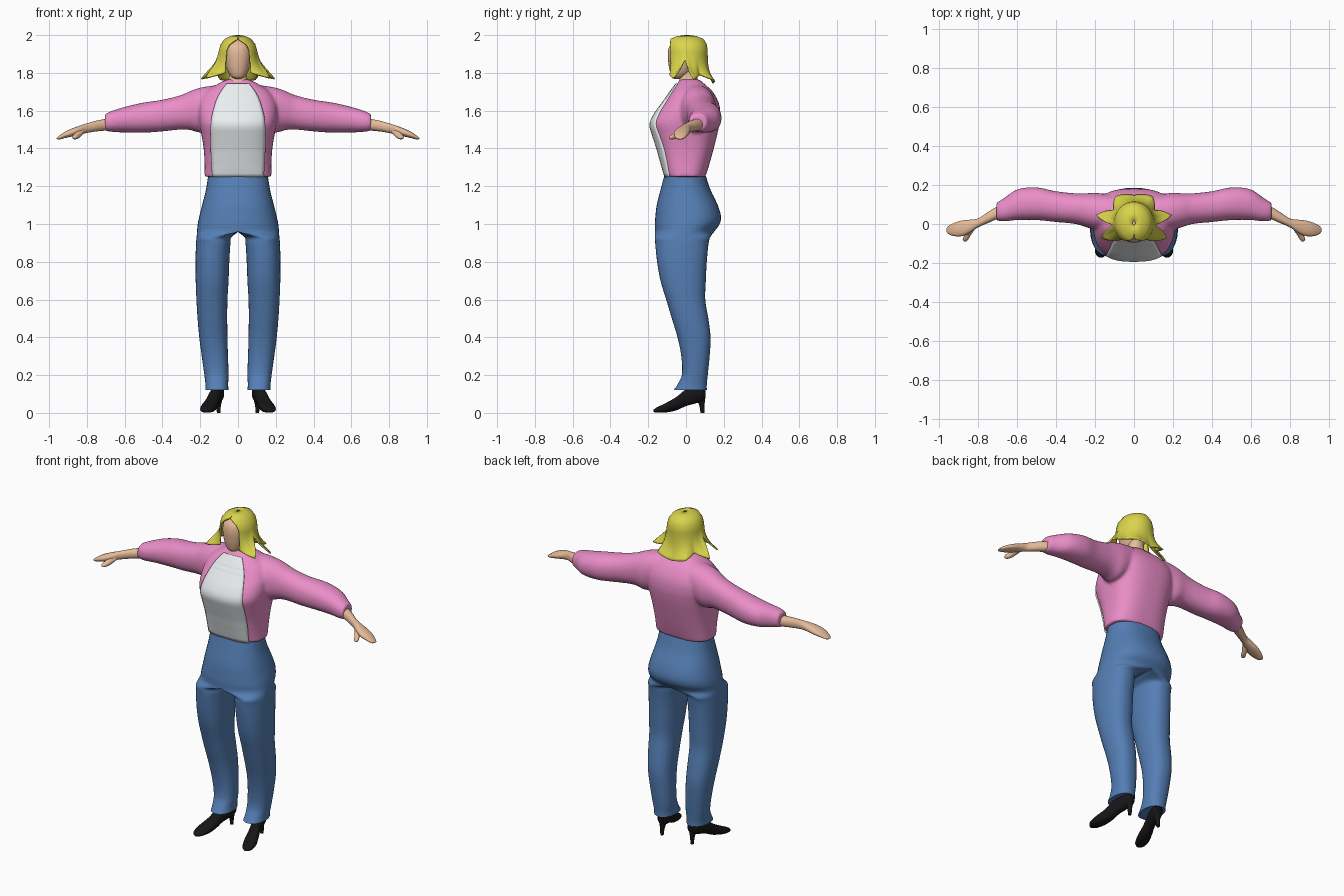
import bpy, bmesh, math

if "Cube" in bpy.data.objects:
    bpy.data.objects.remove(bpy.data.objects["Cube"])


def hermite(rows, k):
    """Smoothly interpolate rows of numbers over their first value."""
    def tan(i, c):
        a, b = rows[max(i - 1, 0)], rows[min(i + 1, len(rows) - 1)]
        return (b[c] - a[c]) / (b[0] - a[0])
    out = []
    for i in range(len(rows) - 1):
        r, q = rows[i], rows[i + 1]
        h = q[0] - r[0]
        for j in range(k):
            s = j / k
            out.append([(1 + 2*s) * (1-s)**2 * r[c] + s * (1-s)**2 * h * tan(i, c)
                        + s*s * (3 - 2*s) * q[c] + s*s * (s-1) * h * tan(i + 1, c)
                        for c in range(len(r))])
    return out + [list(rows[-1])]


def loft(bm, axis, rows, p=2.2, n=32, k=4, sx=1):
    """Rows: position along axis, then low/high on the two other axes (+ optional middle)."""
    rings = []
    for r in hermite(rows, k):
        t, a0, a1, b0, b1 = r[:5]
        am, bc = (r[5] if len(r) > 5 else (a0 + a1) / 2), (b0 + b1) / 2
        ring = []
        for i in range(n):
            th = 2 * math.pi * i / n - math.pi / 2
            c, s = math.cos(th), math.sin(th)
            c = math.copysign(abs(c) ** (2 / p), c) if abs(c) > 1e-6 else 0
            s = math.copysign(abs(s) ** (2 / p), s) if abs(s) > 1e-6 else 0
            a = am + (a1 - am if c > 0 else am - a0) * c
            b = bc + (b1 - bc) * s
            co = {'x': (t, a, b), 'y': (a, t, b), 'z': (a, b, t)}[axis]
            ring.append(bm.verts.new((co[0] * sx, co[1], co[2])))
        rings.append(ring)
    for lo, hi in zip(rings, rings[1:]):
        for i in range(n):
            j = (i + 1) % n
            bm.faces.new((lo[i], lo[j], hi[j], hi[i]))
    bm.faces.new(rings[0])
    bm.faces.new(rings[-1])


def sheet(bm, grid):
    vs = [[bm.verts.new(c) for c in row] for row in grid]
    for lo, hi in zip(vs, vs[1:]):
        for i in range(len(lo) - 1):
            bm.faces.new((lo[i], lo[i + 1], hi[i + 1], hi[i]))


def finish(name, bm, mat, mirror=False, thick=0):
    bmesh.ops.recalc_face_normals(bm, faces=bm.faces)
    me = bpy.data.meshes.new(name)
    bm.to_mesh(me)
    bm.free()
    ob = bpy.data.objects.new(name, me)
    bpy.context.collection.objects.link(ob)
    me.materials.append(mat)
    bpy.ops.object.select_all(action='DESELECT')
    ob.select_set(True)
    bpy.context.view_layer.objects.active = ob
    bpy.ops.object.shade_smooth_by_angle(angle=math.radians(50))
    if mirror:
        ob.modifiers.new("mirror", 'MIRROR')
    if thick:
        m = ob.modifiers.new("thickness", 'SOLIDIFY')
        m.thickness, m.offset = thick, 0
    return ob


def colour(name, *rgb):
    m = bpy.data.materials.new(name)
    m.diffuse_color = (*rgb, 1)
    m.use_nodes = True
    m.node_tree.nodes["Principled BSDF"].inputs["Base Color"].default_value = m.diffuse_color
    return m


def sym(rows):
    return [(z, -w, w, y0, y1) for z, w, y0, y1 in rows]


pink = colour("pink", .83, .27, .58)
blue = colour("denim", .09, .21, .46)
blond = colour("blond", .70, .66, .07)
skin = colour("skin", .80, .50, .32)
white = colour("white", .82, .86, .87)
black = colour("black", .008, .008, .008)

# Trousers: one leg flowing into half a pelvis, mirrored
bm = bmesh.new()
leg = [(.12, .05, .172, -.065, .11), (.15, .052, .172, -.045, .11), (.2, .05, .178, -.022, .115),
       (.3, .053, .192, -.025, .125), (.4, .056, .205, -.045, .13), (.5, .057, .214, -.075, .118),
       (.6, .056, .22, -.105, .102), (.7, .05, .224, -.135, .105), (.8, .046, .225, -.153, .11),
       (.9, .04, .222, -.163, .12), (.93, .035, .219, -.164, .128)]
pelvis = [(.96, .217, -.165, .15), (1.0, .213, -.165, .178), (1.04, .205, -.162, .185),
          (1.1, .19, -.155, .168), (1.18, .17, -.135, .13), (1.255, .158, -.115, .105)]
loft(bm, 'z', [(*r, (r[1] + r[2]) / 2) for r in leg]
     + [(z, 0, x, y0, y1, 0) for z, x, y0, y1 in pelvis], p=2.3, n=40)
for v in bm.verts:
    v.co.x = max(v.co.x, 0)
inner = [f for f in bm.faces if all(v.co.x < 1e-4 for v in f.verts)]
bmesh.ops.delete(bm, geom=inner, context='FACES')
finish("trousers", bm, blue, mirror=True)

# Jacket: torso and sleeves fused by a remesh
torso = sym([(1.25, .178, -.108, .103), (1.32, .177, -.128, .125), (1.40, .182, -.15, .147),
             (1.48, .195, -.176, .167), (1.53, .205, -.187, .177), (1.58, .21, -.165, .182),
             (1.64, .205, -.122, .174), (1.70, .17, -.08, .142), (1.74, .11, -.05, .10),
             (1.765, .06, -.03, .07)])
sleeve = [(.12, -.03, .15, 1.53, 1.735), (.2, -.03, .16, 1.485, 1.722), (.25, -.015, .157, 1.497, 1.705),
          (.3, 0, .157, 1.50, 1.683), (.4, .01, .168, 1.49, 1.658), (.5, .02, .188, 1.483, 1.643),
          (.6, .02, .177, 1.484, 1.62), (.67, .013, .13, 1.488, 1.598), (.705, .018, .11, 1.494, 1.582)]
P = 2.7
bm = bmesh.new()
loft(bm, 'z', torso, p=P, n=48)
for s in (1, -1):
    loft(bm, 'x', sleeve, sx=s)
jacket = finish("jacket", bm, pink)
m = jacket.modifiers.new("fuse", 'REMESH')
m.mode, m.voxel_size, m.use_smooth_shade = 'VOXEL', .009, True
m = jacket.modifiers.new("soften", 'SMOOTH')
m.factor, m.iterations = .5, 6

# Shirt front: panel following the torso between the jacket edges
edges = hermite([(1.25, .135), (1.4, .142), (1.55, .14), (1.65, .115), (1.7, .09), (1.74, .06)], 8)
body = hermite(torso, 24)
grid = []
for z, w in edges:
    _, _, bw, y0, y1 = min(body, key=lambda r: abs(r[0] - z))
    yc = (y0 + y1) / 2
    row = []
    for i in range(17):
        x = w * (i / 8 - 1)
        row.append((x, yc - (yc - y0) * (1 - abs(x / bw) ** P) ** (1 / P) - .002, z))
    grid.append(row)
bm = bmesh.new()
sheet(bm, grid)
finish("shirt", bm, white, thick=.01)

# Head and neck
bm = bmesh.new()
loft(bm, 'z', sym([(1.768, .015, -.062, -.02), (1.78, .036, -.076, 0), (1.81, .055, -.086, .04),
                   (1.85, .068, -.093, .07), (1.90, .075, -.096, .085), (1.94, .068, -.088, .08),
                   (1.97, .045, -.06, .06), (1.985, .015, -.03, .03)]))
finish("head", bm, skin)
bm = bmesh.new()
loft(bm, 'z', sym([(1.70, .075, -.06, .07), (1.74, .058, -.045, .065), (1.78, .047, -.03, .06),
                   (1.83, .045, -.03, .06)]))
finish("neck", bm, skin)

# Hair: crown rows, then locks that flare outward and part in between
crown = [(1.996, .008, .01, 0), (1.991, .038, .05, 0), (1.977, .068, .085, 4),
         (1.95, .088, .101, 30), (1.92, .097, .106, 38)]
locks = [(38, .105, 1.80), (67, .187, 1.772), (84, .10, 1.87), (101, .198, 1.768),
         (122, .12, 1.79), (145, .165, 1.765), (180, .14, 1.745)]
N, CY = 72, .005


def lock(phi):
    for a, b in zip(locks, locks[1:]):
        if phi <= b[0]:
            s = (phi - a[0]) / (b[0] - a[0])
            return a[1] + (b[1] - a[1]) * s, a[2] + (b[2] - a[2]) * s
    return locks[-1][1:]


grid = []
for z, rx, ry, f0 in crown:
    row = []
    for i in range(N + 1):
        phi = math.radians(f0 + (360 - 2 * f0) * i / N)
        row.append((rx * math.sin(phi), CY - ry * math.cos(phi), z))
    grid.append(row)
for j in range(1, 13):
    t, row = j / 12, []
    for i in range(N + 1):
        deg = 38 + 284 * i / N
        phi = math.radians(deg)
        r, zb = lock(min(deg, 360 - deg))
        e = t ** 3
        sx, cy = math.sin(phi), math.cos(phi)
        row.append((sx * ((.097 + .014 * t) * (1 - e) + r * e),
                    CY - cy * (.106 * (1 - e) + r * e), 1.92 + (zb - 1.92) * t))
    grid.append(row)
bm = bmesh.new()
sheet(bm, grid)
bmesh.ops.remove_doubles(bm, verts=bm.verts, dist=1e-5)
finish("hair", bm, blond, thick=.008)

# Hands with thumbs
bm = bmesh.new()
loft(bm, 'x', [(.66, .03, .10, 1.50, 1.57), (.70, .025, .09, 1.495, 1.557), (.75, .004, .06, 1.49, 1.547),
               (.80, -.018, .028, 1.482, 1.533), (.84, -.045, .022, 1.473, 1.52),
               (.88, -.062, .018, 1.463, 1.505), (.92, -.062, .006, 1.454, 1.486),
               (.95, -.052, -.01, 1.447, 1.465), (.96, -.04, -.02, 1.45, 1.456)], n=24)
loft(bm, 'y', [(-.09, .86, .87, 1.453, 1.461), (-.08, .85, .878, 1.448, 1.47),
               (-.055, .835, .868, 1.452, 1.485), (-.02, .81, .86, 1.475, 1.515)], n=16)
finish("hand", bm, skin, mirror=True)

# High-heeled shoes
bm = bmesh.new()
shoe = [(-.172, .17, .008, .005, .016), (-.16, .168, .025, .002, .026), (-.14, .165, .035, .001, .036),
        (-.10, .155, .041, .003, .056), (-.05, .14, .036, .014, .085), (0, .125, .031, .036, .125),
        (.05, .112, .033, .05, .145), (.088, .103, .03, .062, .145), (.104, .10, .018, .08, .135)]
loft(bm, 'y', [(y, x - w, x + w, z0, z1) for y, x, w, z0, z1 in shoe], n=24)
loft(bm, 'z', [(0, .094, .112, .077, .097), (.04, .09, .115, .07, .098), (.09, .078, .125, .045, .103)], n=16)
finish("shoe", bm, black, mirror=True)
